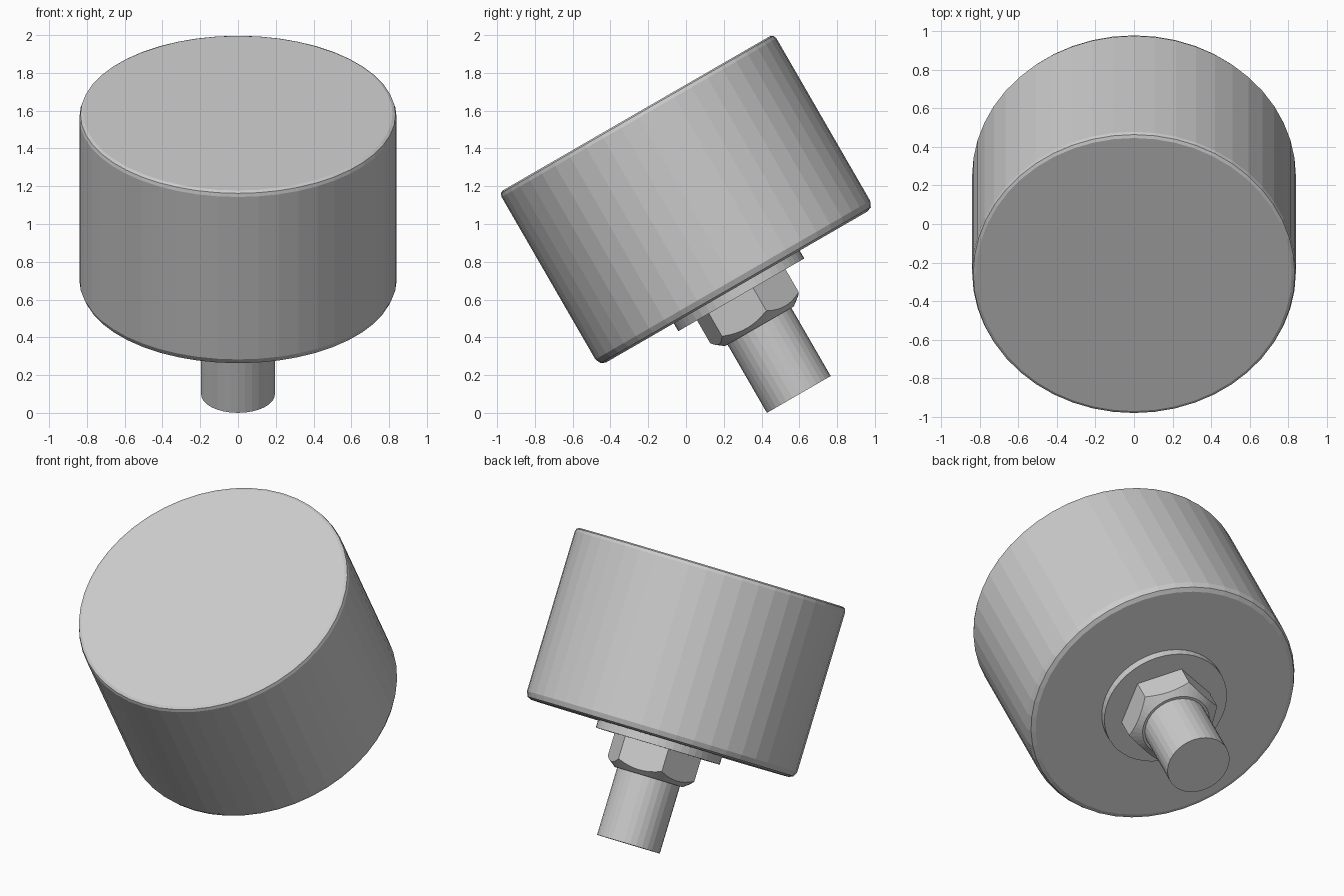
import bpy, bmesh, math

if "Cube" in bpy.data.objects:
    bpy.data.objects.remove(bpy.data.objects["Cube"])

TILT = math.radians(30)
AXIS_Y = 0.566          # offset of the turning axis before the tilt

grey = bpy.data.materials.new("plain_grey")
grey.diffuse_color = (0.6, 0.6, 0.6, 1)
grey.use_nodes = True
grey.node_tree.nodes["Principled BSDF"].inputs["Base Color"].default_value = grey.diffuse_color


def loft(name, rings, sides):
    """Cap and join rings; each ring is a function angle -> (radius, height)."""
    bm = bmesh.new()
    loops = []
    for ring in rings:
        loop = []
        for i in range(sides):
            a = 2 * math.pi * i / sides
            r, h = ring(a)
            loop.append(bm.verts.new((r * math.cos(a), AXIS_Y + r * math.sin(a), h)))
        loops.append(loop)
    for low, high in zip(loops, loops[1:]):
        for i in range(sides):
            j = (i + 1) % sides
            bm.faces.new((low[i], low[j], high[j], high[i]))
    bm.faces.new(loops[0][::-1])
    bm.faces.new(loops[-1])
    bmesh.ops.recalc_face_normals(bm, faces=bm.faces)
    mesh = bpy.data.meshes.new(name)
    bm.to_mesh(mesh)
    bm.free()
    mesh.materials.append(grey)
    obj = bpy.data.objects.new(name, mesh)
    obj.rotation_euler.x = TILT
    bpy.context.collection.objects.link(obj)
    return obj


def turned(name, profile, sides):
    return loft(name, [lambda a, p=p: p for p in profile], sides)


# Drum body with softened rims
turned("drum_body", [(0.80, 0.443), (0.826, 0.454), (0.84, 0.485),
                     (0.84, 1.478), (0.834, 1.497), (0.818, 1.505)], 48)

# Flat washer under the drum
turned("washer", [(0.385, 0.395), (0.385, 0.445)], 48)

# Stem
turned("stem", [(0.195, -0.214), (0.195, 0.40)], 32)

# Hexagonal nut with a conical chamfer that scallops its lower edge
FLAT = 0.2425


def hex_radius(a):
    step = math.radians(60)
    local = (a - math.radians(15)) % step - step / 2
    return FLAT / math.cos(local)


loft("hex_nut", [lambda a: (0.21, 0.203),
                 lambda a: (hex_radius(a), 0.203 + 0.75 * (hex_radius(a) - 0.21)),
                 lambda a: (hex_radius(a), 0.40)], 48)
